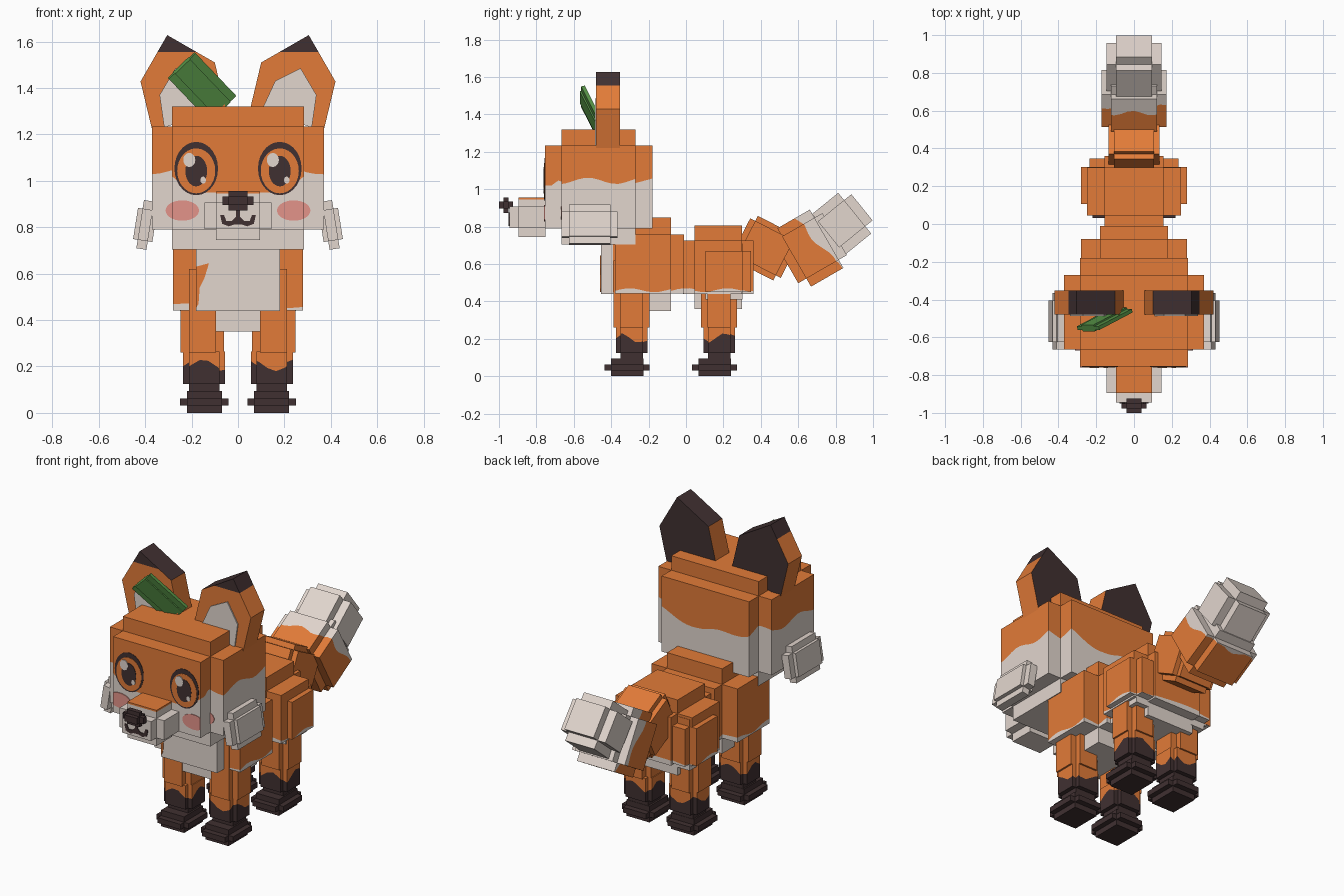
import bpy, bmesh
from math import sin, cos, pi, radians
from mathutils import Matrix, Vector

if "Cube" in bpy.data.objects:
    bpy.data.objects.remove(bpy.data.objects["Cube"])


def material(name, rgb):
    m = bpy.data.materials.new(name)
    m.diffuse_color = [((c / 255 + .055) / 1.055) ** 2.4 for c in rgb] + [1]
    m.use_nodes = True
    m.node_tree.nodes["Principled BSDF"].inputs["Base Color"].default_value = m.diffuse_color
    return m


ORANGE = material("orange_fur", (226, 123, 56))
WHITE = material("cream_fur", (226, 214, 206))
DARK = material("dark_brown", (64, 48, 49))
GREEN = material("leaf_green", (86, 146, 70))
PINK = material("blush_pink", (228, 148, 138))


def finish(name, bm, mats, matrix=None):
    bmesh.ops.recalc_face_normals(bm, faces=bm.faces[:])
    me = bpy.data.meshes.new(name)
    bm.to_mesh(me)
    bm.free()
    for m in mats:
        me.materials.append(m)
    ob = bpy.data.objects.new(name, me)
    bpy.context.collection.objects.link(ob)
    if matrix:
        ob.matrix_world = matrix
    return ob


def cut(bm, co, no):
    bmesh.ops.bisect_plane(bm, geom=bm.verts[:] + bm.edges[:] + bm.faces[:],
                           plane_co=co, plane_no=no, dist=1e-5)


def puff(name, lo, hi, d, mats, split=None, line=None, matrix=None):
    """Block with notched edges: three crossing boxes, each full length on one
    axis. Faces under the split height take mats[0], those above mats[1]."""
    lo, hi, d = Vector(lo), Vector(hi), Vector(d)
    bm = bmesh.new()
    for axis in range(3):
        e = d.copy()
        e[axis] = 0
        a, b = lo + e, hi - e
        bmesh.ops.create_cube(bm, size=1, matrix=Matrix.Translation((a + b) / 2)
                              @ Matrix.Diagonal((*(b - a), 1)))
    if split is not None:
        cut(bm, (0, 0, split), (0, 0, 1))
        for axis in range(2):
            n = max(3, round((hi[axis] - lo[axis]) / .035)) if line else 0
            no = Vector((axis == 0, axis == 1, 0))
            for i in range(1, n):
                cut(bm, no * (lo[axis] + (hi[axis] - lo[axis]) * i / n), no)
        for f in bm.faces:
            f.material_index = int(f.calc_center_median().z > split)
        if line:
            for v in bm.verts:
                if abs(v.co.z - split) < 1e-4:
                    v.co.z = line(v.co.x, v.co.y)
    return finish(name, bm, mats, matrix)


def prism(name, pts, y0, y1, mats, rule=None, level=None):
    """Outline in x and z, extruded from y0 to y1."""
    bm = bmesh.new()
    f = bm.faces.new([bm.verts.new((x, y0, z)) for x, z in pts])
    ext = bmesh.ops.extrude_face_region(bm, geom=[f])["geom"]
    for v in ext:
        if isinstance(v, bmesh.types.BMVert):
            v.co.y = y1
    if f.is_valid and len([g for g in bm.faces if all(abs(v.co.y - y0) < 1e-6 for v in g.verts)]) == 0:
        bm.faces.new([v for v in f.verts])
    if level:
        cut(bm, (0, 0, level), (0, 0, 1))
    bmesh.ops.recalc_face_normals(bm, faces=bm.faces[:])
    if rule:
        for g in bm.faces:
            g.material_index = rule(g.normal, g.calc_center_median())
    return finish(name, bm, mats)


def plate(name, pts, y, mat, t=.004):
    return prism(name, pts, y - t, y, [mat])


def oval(cx, cz, rx, rz, xmin=-9, xmax=9, n=28):
    pts = []
    for i in range(n):
        a = 2 * pi * i / n
        p = (min(xmax, max(xmin, cx + rx * cos(a))), cz + rz * sin(a))
        if not pts or (Vector(p) - Vector(pts[-1])).length > 1e-4:
            pts.append(p)
    return pts


# Head
def cheek_line(x, y):
    z = 1.045 + .017 * sin(17 * x + 21 * y)
    if y < -.7:
        z = .95 + .07 * max(0, (abs(x) - .2) / .085)
    elif y > -.22:
        z -= .06 * (1 - abs(x) / .3)
    return z


puff("head", (-.37, -.755, .705), (.37, -.18, 1.32), (.085, .09, .085),
     [WHITE, ORANGE], 1.045, cheek_line)
puff("muzzle", (-.145, -.945, .745), (.145, -.7, .955), (.05, .05, .048),
     [WHITE, ORANGE], .945)
puff("nose", (-.067, -1, .872), (.067, -.925, .957), (.027, .024, .024), [DARK])

# Mouth
half = [(.008, .875), (.008, .845), (.025, .828), (.05, .826), (.06, .852),
        (.077, .852), (.068, .815), (.04, .804), (.015, .812)]
plate("mouth", half + [(-x, z) for x, z in reversed(half)], -.945, DARK)

# Eyes and blush
for side, s in (("left", -1), ("right", 1)):
    cx, y = .18 * s, -.755
    plate(side + "_eye_rim", oval(cx, 1.053, .094, .115), y, DARK, .002)
    plate(side + "_eye_patch", oval(cx, 1.043, .082, .097), y, ORANGE, .004)
    plate(side + "_pupil", oval(cx, 1.042, .047, .066), y, DARK, .006)
    plate(side + "_eye_glint", oval(cx - .03, 1.09, .026, .03), y, WHITE, .008)
    plate(side + "_eye_spark", oval(cx + .03, 1.003, .012, .015), y, WHITE, .008)
    b = .285
    lim = (b, 9) if s > 0 else (-9, -b)
    plate(side + "_blush", oval(.24 * s, .872, .072, .044, -b, b), y, PINK)
    plate(side + "_blush_edge", oval(.24 * s, .872, .072, .044, *lim), -.665, PINK)

    # Cheek tufts
    puff(side + "_cheek_tuft", (-.042, -.15, -.105), (.042, .15, .105),
         (.02, .04, .037), [WHITE], matrix=Matrix.Translation((.4 * s, -.515, .81))
         @ Matrix.Rotation(radians(-9 * s), 4, 'Y'))

    # Ears
    outline = [(.05, 1.3), (.1, 1.51), (.305, 1.628), (.42, 1.428), (.37, 1.22)]
    prism(side + "_ear", [(x * s, z) for x, z in outline], -.48, -.352,
          [ORANGE, DARK],
          lambda n, c: int(n.y > .5 or c.z > 1.555 or n.z > .7), 1.555)
    inner = [(.1, 1.3), (.16, 1.43), (.27, 1.485), (.338, 1.37), (.318, 1.23)]
    plate(side + "_inner_ear", [(x * s, z) for x, z in inner], -.48, WHITE, .007)

# Leaf resting on the head, with a raised middle rib
u = Vector((.115, 0, .11)).normalized()
w = Vector((.17, .09, -.18)).normalized()
n = u.cross(w).normalized()
w = n.cross(u)
frame = Matrix((u, w, n)).transposed().to_4x4()
frame.translation = (-.155, -.505, 1.405)
puff("leaf", (-.08, -.135, -.018), (.08, .135, .018), (.035, 0, .008), [GREEN],
     matrix=frame)


# Body
def belly_line(x, y):
    return .46 + .011 * sin(24 * y + 9 * x)


puff("front_body", (-.28, -.45, .35), (.28, -.01, .85), (.1, .07, .092),
     [WHITE, ORANGE], .46, belly_line)
puff("rear_body", (-.25, -.015, .36), (.25, .36, .805), (.095, .06, .08),
     [WHITE, ORANGE], .46, belly_line)
chest = [(-.182, .44), (.182, .44), (.182, .755), (-.182, .755)]
prism("chest", chest, -.455, -.39, [WHITE])
plate("chest_fleck", [(-.182, .45), (-.182, .63), (-.125, .645), (-.145, .58),
                      (-.165, .54), (-.17, .47)], -.455, ORANGE)


# Legs, haunches and paws
def sock_line(x, y):
    return .205 + .025 * sin(30 * x + 34 * y)


for side, s in (("left", -1), ("right", 1)):
    def span(a, b):
        return (a, b) if s > 0 else (-b, -a)
    for end, y in (("front", -.29), ("rear", .178)):
        x0, x1 = span(.06, .247)
        top = .645 if end == "front" else .5
        puff(f"{side}_{end}_upper_leg", (x0, y - .097, .235), (x1, y + .095, top),
             (.035, .035, .025), [ORANGE])
        x0, x1 = span(.055, .237)
        puff(f"{side}_{end}_lower_leg", (x0, y - .085, .09), (x1, y + .085, .3),
             (.025, .025, .035), [DARK, ORANGE], .205, sock_line)
        x0, x1 = span(.04, .25)
        puff(f"{side}_{end}_paw", (x0, y - .145, 0), (x1, y + .095, .095),
             (.03, .033, .032), [DARK])
    x0, x1 = span(.1, .28)
    puff(side + "_haunch", (x0, .06, .41), (x1, .347, .71), (.045, .045, .04),
         [WHITE, ORANGE], .46, belly_line)


# Tail: three blocks, local z running along the tail
def tail_frame(y, z, angle):
    return Matrix.Translation((0, y, z)) @ Matrix.Rotation(radians(angle - 90), 4, 'X')


puff("tail_base", (-.135, -.135, -.145), (.135, .135, .145), (.03, .03, .03),
     [ORANGE], matrix=tail_frame(.425, .685, -27))
puff("tail_middle", (-.172, -.18, -.15), (.172, .18, .15), (.05, .05, .05),
     [ORANGE, WHITE], .05,
     lambda x, y: min(.095, .05 + .2 * y + .014 * sin(32 * x + 25 * y)),
     tail_frame(.665, .685, 30))
puff("tail_tip", (-.145, -.14, -.14), (.145, .14, .14), (.05, .05, .05),
     [WHITE], matrix=tail_frame(.832, .815, 39))
